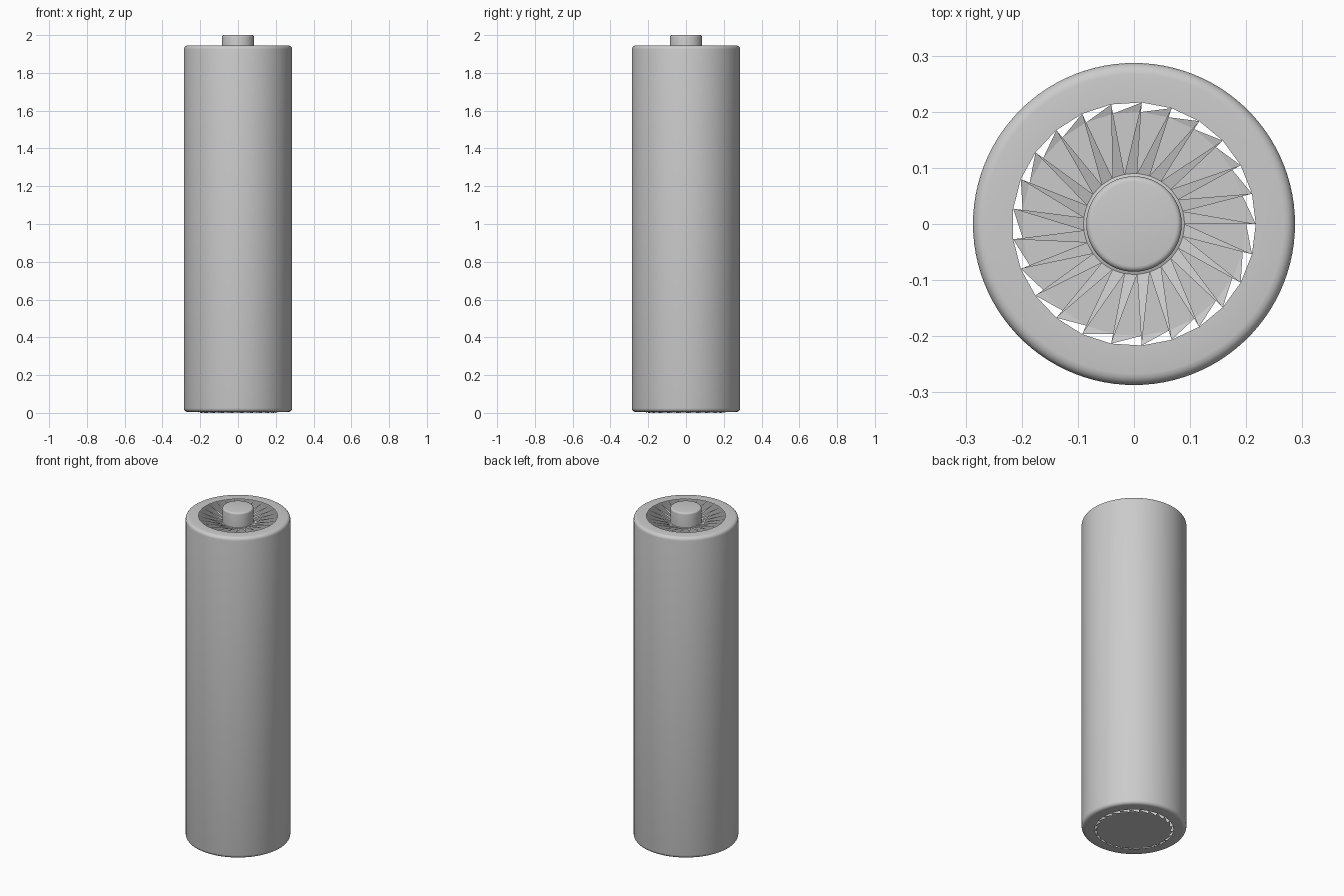
import bpy, bmesh
from math import sin, cos, tau, pi

cube = bpy.data.objects.get("Cube")
if cube:
    bpy.data.objects.remove(cube)

metal = bpy.data.materials.new("grey metal")
metal.use_nodes = True
GREY = (0.6, 0.6, 0.6, 1)
metal.diffuse_color = GREY
metal.node_tree.nodes["Principled BSDF"].inputs["Base Color"].default_value = GREY

TEETH = 25            # flutes around each end
SIDES = TEETH * 4     # sides of the round walls
RIM = 0.217           # opening radius at both ends


def finish(bm, name, smooth=True):
    mesh = bpy.data.meshes.new(name)
    bm.to_mesh(mesh)
    bm.free()
    mesh.materials.append(metal)
    obj = bpy.data.objects.new(name, mesh)
    bpy.context.collection.objects.link(obj)
    if smooth:
        bpy.ops.object.select_all(action='DESELECT')
        obj.select_set(True)
        bpy.context.view_layer.objects.active = obj
        bpy.ops.object.shade_smooth_by_angle(angle=pi / 5)
    return obj


def ring(bm, r, z, count, facets=0):
    """Ring of vertices; with facets the points lie on a coarser polygon."""
    verts = []
    for i in range(count):
        a = tau * i / count
        radius = r
        if facets:
            step = tau / facets
            radius = r * cos(step / 2) / cos(a % step - step / 2)
        verts.append(bm.verts.new((radius * cos(a), radius * sin(a), z)))
    return verts


def bridge(bm, low, high):
    n = len(low)
    for i in range(n):
        j = (i + 1) % n
        bm.faces.new((low[i], low[j], high[j], high[i]))


def lathe(name, profile, count, open_ends=False, cap_top=False):
    bm = bmesh.new()
    rings = []
    for k, (r, z) in enumerate(profile):
        opening = open_ends and k in (0, len(profile) - 1)
        rings.append(ring(bm, r, z, count, TEETH if opening else 0))
    for low, high in zip(rings, rings[1:]):
        bridge(bm, low, high)
    if cap_top:
        bm.faces.new(rings[-1])
    return finish(bm, name)


def corner(r, z, size, start):
    """Quarter-round profile points, counter-clockwise from start."""
    return [(r + size * cos(start + pi / 8 * k), z + size * sin(start + pi / 8 * k))
            for k in range(5)]


def teeth(name, outer_z, inner_r, inner_z, up):
    """Ring of triangles reaching to the rim, leaving a gap beside each."""
    bm = bmesh.new()
    outer = ring(bm, RIM, outer_z, TEETH)
    inner = ring(bm, inner_r, inner_z, TEETH)
    for i in range(TEETH):
        tri = (outer[i], inner[(i + 1) % TEETH], inner[i])
        bm.faces.new(tri if up else tri[::-1])
    return finish(bm, name, False)


# Outer sleeve with rounded edges and open ends
lathe("sleeve",
      [(RIM, 0.005)] + corner(0.267, 0.025, 0.02, -pi / 2)
      + corner(0.267, 1.925, 0.02, 0) + [(RIM, 1.945)],
      SIDES, open_ends=True)

# Fluted dish around the terminal
teeth("top_flutes", 1.945, 0.09, 1.91, True)

# Raised terminal with its base collar
lathe("top_terminal",
      [(0.09, 1.91), (0.085, 1.912)] + corner(0.075, 1.99, 0.01, 0),
      SIDES, cap_top=True)

# Flat contact and the teeth joining it to the sleeve
teeth("bottom_teeth", 0.005, 0.2, 0, False)
bm = bmesh.new()
bm.faces.new(ring(bm, 0.2, 0, TEETH)[::-1])
finish(bm, "bottom_contact", False)
